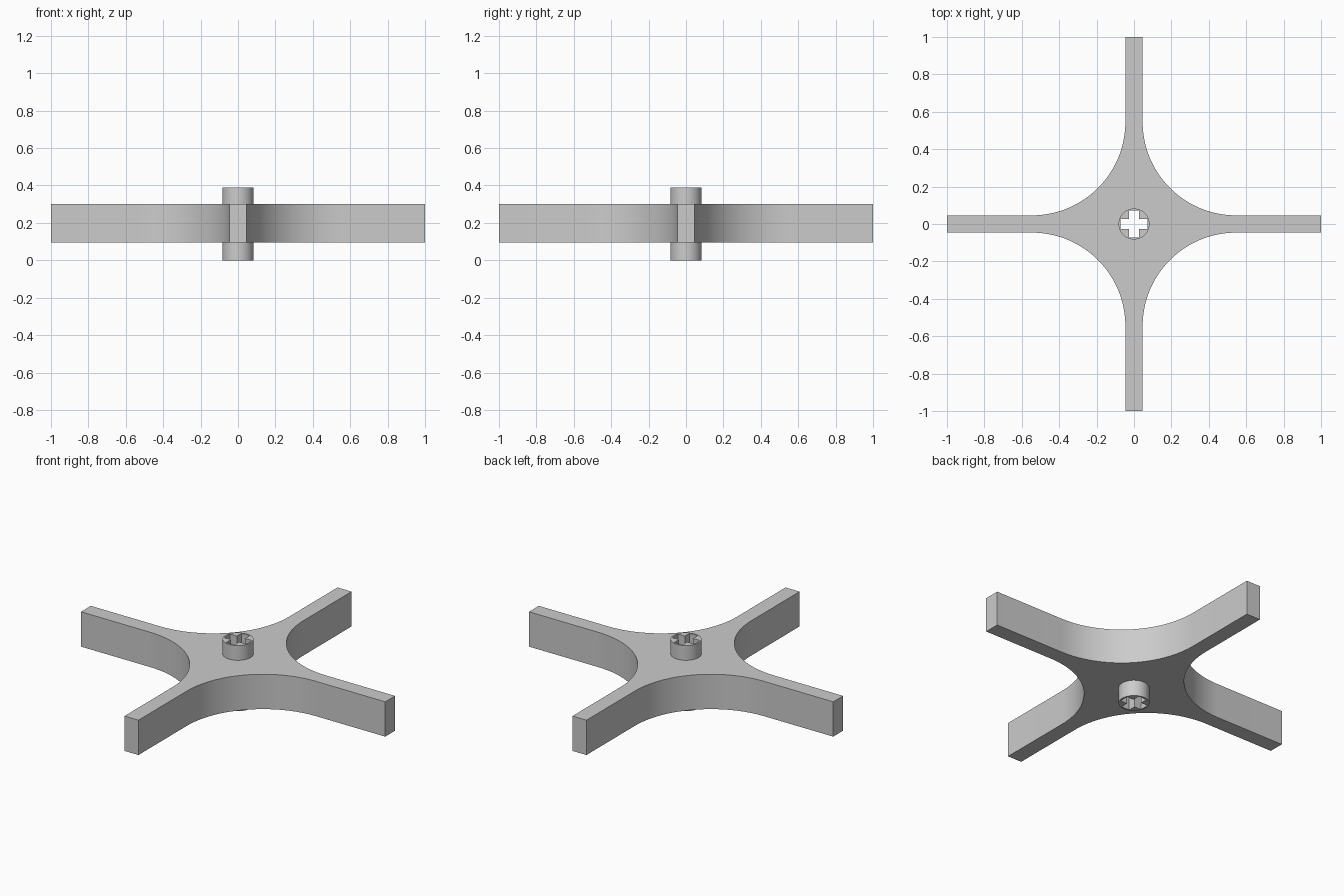
import bpy, bmesh
from math import sin, cos, pi
from mathutils import Matrix, Vector

cube = bpy.data.objects.get("Cube")
if cube:
    bpy.data.objects.remove(cube, do_unlink=True)

ARM = 0.046      # half width of an arm
FILLET = 0.5     # radius of the curves between arms
HUB = 0.083      # hub radius
TOP = 0.39
PLATE = (0.095, 0.302)

grey = bpy.data.materials.new("light grey")
grey.use_nodes = True
colour = (0.6, 0.6, 0.6, 1)
grey.diffuse_color = colour
grey.node_tree.nodes["Principled BSDF"].inputs["Base Color"].default_value = colour


def prism(name, outline, bottom, top):
    """Extrude a closed 2D outline between two heights."""
    bm = bmesh.new()
    face = bm.faces.new([bm.verts.new((p.x, p.y, bottom)) for p in outline])
    new = bmesh.ops.extrude_face_region(bm, geom=[face])["geom"]
    verts = [v for v in new if isinstance(v, bmesh.types.BMVert)]
    bmesh.ops.translate(bm, verts=verts, vec=(0, 0, top - bottom))
    bmesh.ops.recalc_face_normals(bm, faces=bm.faces)
    mesh = bpy.data.meshes.new(name)
    bm.to_mesh(mesh)
    bm.free()
    mesh.materials.append(grey)
    obj = bpy.data.objects.new(name, mesh)
    bpy.context.collection.objects.link(obj)
    return obj


def four_fold(points):
    """Repeat one quarter of an outline around the centre."""
    return [Matrix.Rotation(q * pi / 2, 2) @ Vector(p) for q in range(4) for p in points]


def combine(target, tool, operation):
    mod = target.modifiers.new(operation.title(), 'BOOLEAN')
    mod.operation, mod.object, mod.solver = operation, tool, 'EXACT'
    bpy.context.view_layer.objects.active = target
    bpy.ops.object.modifier_apply(modifier=mod.name)
    bpy.data.objects.remove(tool, do_unlink=True)


# Four arms joined by concave curves
steps = 24
centre = ARM + FILLET
curve = [(centre - FILLET * sin(a), centre - FILLET * cos(a))
         for a in (i * pi / 2 / steps for i in range(steps + 1))]
spider = prism("four_arm_bracket", four_fold([(1, -ARM), (1, ARM)] + curve), *PLATE)

# Hub standing out above and below
sides = 48
hub = prism("hub", [Vector((HUB * cos(i * 2 * pi / sides), HUB * sin(i * 2 * pi / sides)))
                    for i in range(sides)], 0, TOP)
combine(spider, hub, 'UNION')

# Cross-shaped hole through the hub
w, r = 0.027, 0.072
hole = prism("cross_hole_cutter", four_fold([(r, -w), (r, w), (w, w)]), -0.1, TOP + 0.1)
hole.hide_render = True
combine(spider, hole, 'DIFFERENCE')

bpy.ops.object.select_all(action='DESELECT')
spider.select_set(True)
bpy.context.view_layer.objects.active = spider
bpy.ops.object.shade_smooth_by_angle(angle=pi / 6)
